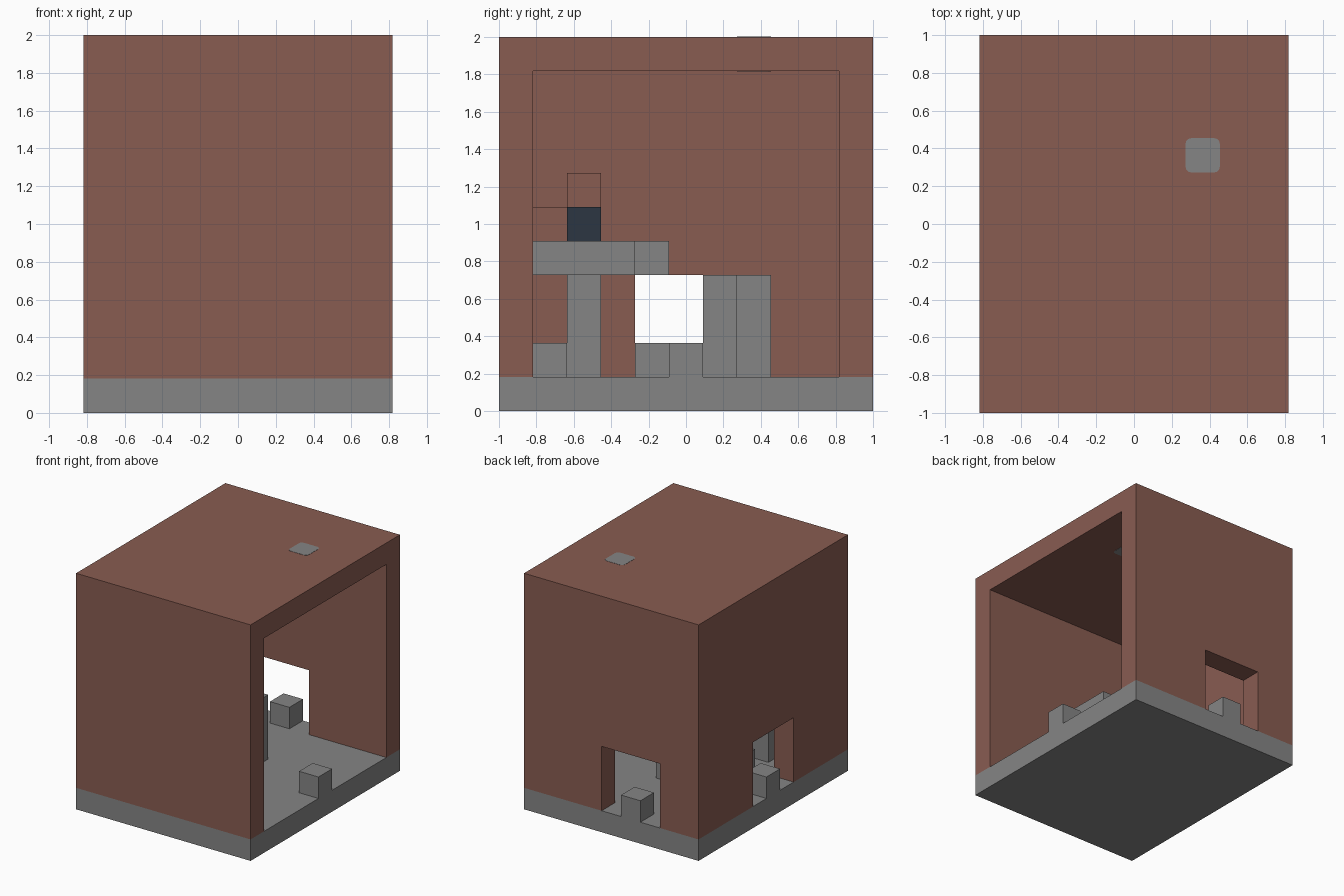
import bpy, bmesh
from mathutils import Vector

if "Cube" in bpy.data.objects:
    bpy.data.objects.remove(bpy.data.objects["Cube"], do_unlink=True)

U = 2 / 11                       # one grid cell
ORIGIN = Vector((-4.5, -5.5, 0))  # cell corner that becomes the model's corner


def material(name, rgb):
    m = bpy.data.materials.new(name)
    m.use_nodes = True
    m.diffuse_color = (*rgb, 1)
    m.node_tree.nodes["Principled BSDF"].inputs["Base Color"].default_value = (*rgb, 1)
    return m


BRICK = material("red_brown_brick", (0.25, 0.107, 0.083))
STONE = material("grey_stone", (0.235, 0.235, 0.235))
NAVY = material("dark_navy", (0.025, 0.037, 0.054))


def finish(name, bm, mat):
    bmesh.ops.recalc_face_normals(bm, faces=bm.faces[:])
    mesh = bpy.data.meshes.new(name)
    bm.to_mesh(mesh)
    bm.free()
    mesh.materials.append(mat)
    ob = bpy.data.objects.new(name, mesh)
    bpy.context.collection.objects.link(ob)
    return ob


def box(name, mat, lo, hi, round_corners=0):
    """Box between two grid corners, optionally with rounded upright edges."""
    lo, hi = [(Vector(p) + ORIGIN) * U for p in (lo, hi)]
    bm = bmesh.new()
    bmesh.ops.create_cube(bm, size=1)
    for v in bm.verts:
        v.co = (lo + hi) / 2 + v.co * (hi - lo)
    if round_corners:
        upright = [e for e in bm.edges if abs(e.verts[0].co.z - e.verts[1].co.z) > U / 2]
        bmesh.ops.bevel(bm, geom=upright, offset=round_corners, segments=3,
                        profile=0.5, affect='EDGES')
    return finish(name, bm, mat)


def cell(name, mat, x, y, z, height=1):
    return box(name, mat, (x, y, z), (x + 1, y + 1, z + height))


# Brick shell: hollow room open on one side, with two doorways
shell = box("brick_shell", BRICK, (0, 0, 1), (9, 11, 11))
cutters = [
    box("room_cutter", BRICK, (1, 1, 0), (10, 10, 10)),
    box("back_door_cutter", BRICK, (2, 9.5, 0), (5, 12, 4)),
    box("side_door_cutter", BRICK, (-1, 4, 0), (1.5, 7, 4)),
]
for c in cutters:
    mod = shell.modifiers.new(c.name, 'BOOLEAN')
    mod.operation = 'DIFFERENCE'
    mod.solver = 'EXACT'
    mod.object = c
bpy.context.view_layer.update()
evaluated = shell.evaluated_get(bpy.context.evaluated_depsgraph_get())
cut_mesh = bpy.data.meshes.new_from_object(evaluated)
shell.modifiers.clear()
shell.data = cut_mesh
for c in cutters:
    bpy.data.objects.remove(c, do_unlink=True)

# Floor slab and the rounded stone set into the roof
box("floor_slab", STONE, (0, 0, 0), (9, 11, 1))
box("roof_stone", STONE, (6, 7, 9.99), (7, 8, 11.01), round_corners=0.03)

# Single steps in the middle of each opening
cell("back_step", STONE, 3, 10, 1)
cell("left_step", STONE, 8, 5, 1)
cell("right_step", STONE, 0, 5, 1)

# Table: clipped top on one leg, with two stools
bm = bmesh.new()
outline = [(1, 1), (5, 1), (5, 4), (4, 4), (4, 5), (1, 5)]
face = bm.faces.new([bm.verts.new((Vector((x, y, 4)) + ORIGIN) * U) for x, y in outline])
side = bmesh.ops.extrude_face_region(bm, geom=[face])["geom"]
bmesh.ops.translate(bm, vec=(0, 0, U),
                    verts=[g for g in side if isinstance(g, bmesh.types.BMVert)])
finish("table_top", bm, STONE)
cell("table_leg", STONE, 2, 2, 1, 3)
cell("front_stool", STONE, 3, 1, 1)
cell("back_stool", STONE, 2, 4, 1)

# Things on the table
cell("navy_block", NAVY, 2, 2, 5)
cell("brick_block_upper", BRICK, 1, 2, 6)
cell("brick_block_lower", BRICK, 1, 1, 5)

# Pair of tall pillars
cell("inner_pillar", STONE, 4, 6, 1, 3)
cell("outer_pillar", STONE, 3, 7, 1, 3)
